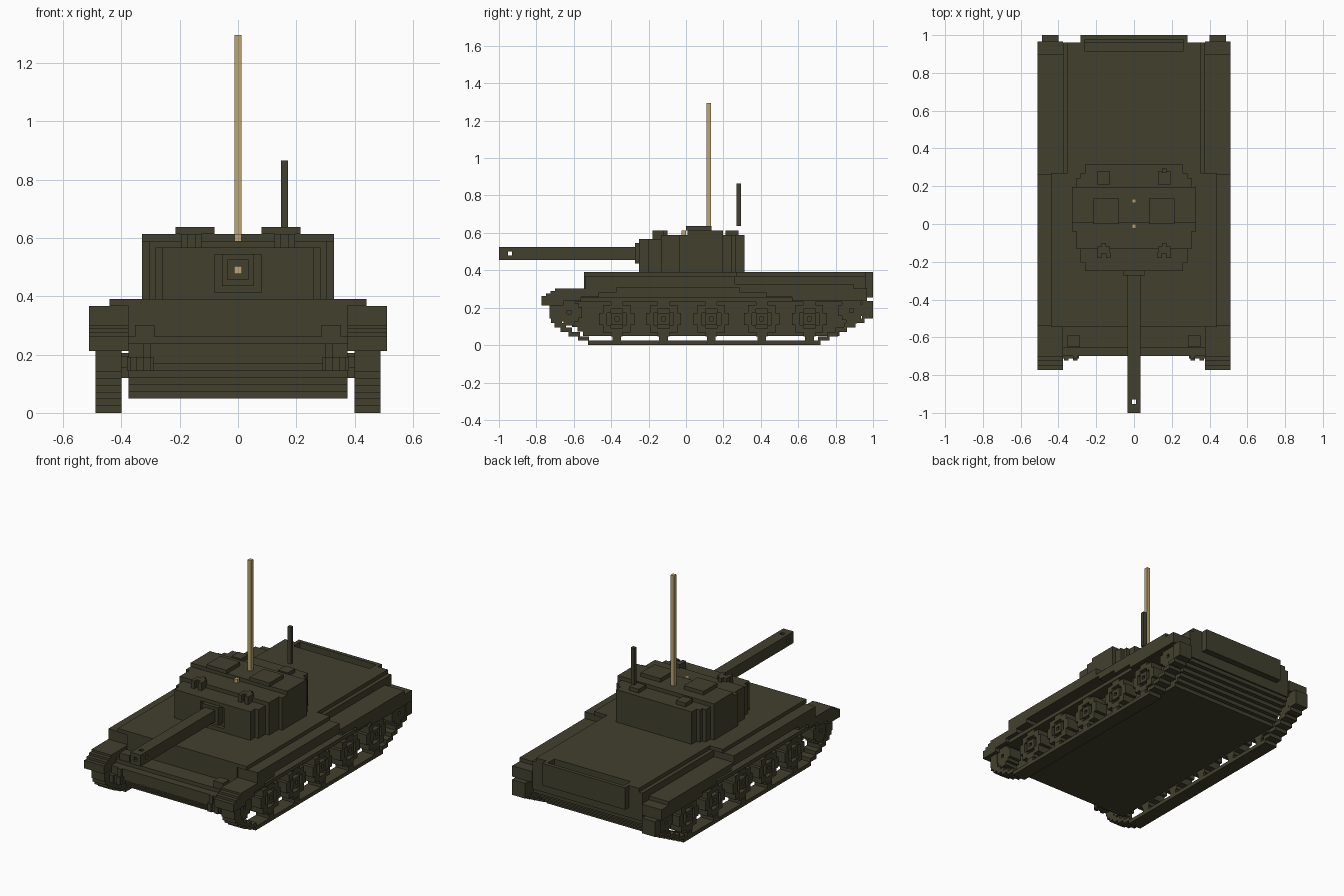
import bpy, bmesh
from math import hypot, sin, pi
from mathutils import Matrix, Vector

default_cube = bpy.data.objects.get("Cube")
if default_cube:
    bpy.data.objects.remove(default_cube, do_unlink=True)


def material(name, colour):
    mat = bpy.data.materials.new(name)
    mat.use_nodes = True
    mat.diffuse_color = colour
    shader = next(node for node in mat.node_tree.nodes if node.type == 'BSDF_PRINCIPLED')
    shader.inputs["Base Color"].default_value = colour
    return mat


olive = material("olive paint", (.053, .051, .027, 1))
tan = material("tan pole", (.51, .38, .16, 1))


def blocks(name, boxes, mirror=False, mat=olive):
    """One object from boxes given as x, y and z spans, optionally mirrored in x."""
    bm = bmesh.new()
    for box in boxes:
        low, high = Vector(span[0] for span in box), Vector(span[1] for span in box)
        size = Matrix.Diagonal((high - low).to_4d())
        for side in ((1, -1) if mirror else (1,)):
            centre = (low + high) / 2
            centre.x *= side
            bmesh.ops.create_cube(bm, size=1, matrix=Matrix.Translation(centre) @ size)
    mesh = bpy.data.meshes.new(name)
    bm.to_mesh(mesh)
    bm.free()
    mesh.materials.append(mat)
    bpy.context.collection.objects.link(bpy.data.objects.new(name, mesh))


def across(half):
    return -half, half


def around(centre, half):
    return centre - half, centre + half


def up(start, steps=1):
    return start, start + steps * step


def snap(value):
    return round(value / step) * step


# Shared grid step, heights and widths
step = .0235
belly, ledge, deck, roof, gun = .05, .255, .39, .59, .49
shoulder = deck - step
hull, track_in, track_out, fender_out = .375, .4, .488, .51
bow, glacis, stern, tail = -.7, -.545, .96, 1
stern_deck = stern - 2 * step
half_step = step / 2

# Lower hull: one slab per grid step, longer towards the top
slabs = []
for i in range(6):
    slabs.append((across(hull), (-.55 - i * .03, .82 + i * .026), up(belly + i * step)))
nose = belly + 6 * step
slabs.append((across(hull), (bow, stern), up(nose, 2)))
blocks("lower_hull", slabs)

# Upper hull: bow ledge, compartment, wide front deck and narrower engine deck
blocks("upper_hull", [
    (across(hull), (bow + 2 * step, stern), up(nose + 2 * step)),
    (across(hull), (glacis, stern_deck), (ledge, shoulder)),
    (across(.44), (glacis, .27), (shoulder, deck)),
    (across(hull - step), (.25, stern_deck), (shoulder, deck)),
])

# Open trough at the stern
trough = .26
blocks("rear_corners", [
    ((trough, hull), (stern_deck, stern), (ledge, shoulder)),
    ((trough, hull - step), (stern_deck, stern), (shoulder, deck)),
    ((trough, trough + step), (stern, tail), (ledge, deck)),
], mirror=True)
blocks("rear_trough", [
    (across(trough), (tail - step, tail), (ledge, deck)),
    (across(trough), (stern_deck, tail - step), up(ledge, 3)),
    (across(trough), (stern, tail - step), up(ledge, 4)),
])


# Fenders: stepped underside and top, cut into columns along the length
def fender_column(y):
    if y < glacis:
        top = min(ledge + 2 * step, ledge + (y - bow + 3 * step) * .6)
    elif y < .27:
        top = shoulder
    else:
        top = ledge + (3 if y < .89 else 2) * step
    arch = .21 + (y - bow) / 4 if y < 0 else .34 - y / 6
    low = min(.3, max(arch, .21 if y < 0 else ledge - step))
    return (hull, fender_out), around(y, half_step), (snap(low), top)


blocks("fenders", [fender_column(-.76 + i * step) for i in range(74)], mirror=True)

# Lamps and tow hooks on the bow
hook = .335
blocks("lamps", [(around(.32, .033), around(-.62, .03), up(ledge, 2))], mirror=True)
blocks("tow_hooks", [
    (around(hook, .045), (bow - half_step, bow + step), up(nose, -2)[::-1]),
    (around(hook - step, half_step), (bow - step, bow), up(nose, -2)[::-1]),
    (around(hook + step, half_step), (bow - step, bow), up(nose, -2)[::-1]),
    (around(hook - step, half_step), (bow - half_step, bow), up(nose, 2)),
], mirror=True)

# Track loops: flat runs joined by stepped ends
wheel_ys = [-.37, -.12, .135, .405, .66]
tread = (track_in, track_out)
links = [(tread, (-.525, .72), up(0)), (tread, (-.65, .95), (ledge - step, ledge))]
for i in range(1, 10):
    front = -.525 - .205 * sin(pi / 2 * min(i / 6, 1))
    back = .72 + .28 * min(i / 6, 1)
    links.append((tread, (front, front + .06), up(i * step)))
    links.append((tread, (back - .06, back), up(i * step)))
links += [(tread, around(y, step), up(step)) for y in wheel_ys]
blocks("tracks", links, mirror=True)


# Stepped wheels: raised rim, sunken web, raised hub ring
def wheel(name, y, z, count, cell):
    cells = [((hull, track_in + step), around(y, cell), around(z, cell))]
    for i in range(-count, count + 1):
        for j in range(-count, count + 1):
            radius = hypot(i, j)
            if radius > count + .25:
                continue
            raised = radius > count - 1.3 or .5 < radius < 1.5
            face = track_out - (.005 if raised else .035)
            cells.append(((track_in, face), around(y + i * cell, cell / 2),
                          around(z + j * cell, cell / 2)))
    blocks(name, cells, mirror=True)


for number, y in enumerate(wheel_ys):
    wheel("road_wheels_%d" % number, y, .14, 4, .021)
wheel("idlers", -.625, .175, 3, .02)
wheel("sprockets", .885, .185, 3, .02)


# Turret: slices that narrow away from the widest point, under a stepped roof
def turret_slice(y):
    offset = y - .105
    reach = .2 if offset > 0 else .36
    half = snap(.33 - .08 * (offset / reach) ** 2)
    level = -1 if y < -.13 else 1 if 0 < y < .19 else 0
    return across(half), around(y, half_step), (deck, roof + level * step)


face, recess = -.25, .08
blocks("turret", [turret_slice(face + (i + 1.5) * step) for i in range(23)])
blocks("turret_front", [
    ((recess, trough), up(face), (deck, roof - step)),
    ((0, recess), up(face), up(deck)),
    ((0, recess), up(face), up(roof - 2 * step)),
], mirror=True)
blocks("mantlet", [(across(.055), up(face - step, 2), around(gun, .055))])

# Roof fittings
fitting = .16
blocks("hatches", [((.08, .215), (0, .135), up(roof + step))], mirror=True)
blocks("rear_roof_pads", [(around(fitting, .033), (.21, .28), up(roof))], mirror=True)
blocks("front_roof_fittings", [
    (around(fitting, .033), (-.155, -.12), up(roof - step, 2)),
    (around(fitting - step, half_step), (-.18, -.15), up(roof - step, 2)),
    (around(fitting + step, half_step), (-.18, -.15), up(roof - step, 2)),
    (around(fitting, half_step), (-.12, -.1), up(roof)),
], mirror=True)

# Hollow barrel: eight bars round the bore, the side ones pierced near the muzzle
muzzle, breech = -1, face - step
bars = []
for i in (-1, 0, 1):
    for k in (-1, 0, 1):
        pieces = [(muzzle, breech)]
        if not (i and k):
            pieces = [up(muzzle, 2), (muzzle + 3 * step, breech)]
        if i or k:
            bars += [(around(i * step, half_step), piece, around(gun + k * step, half_step))
                     for piece in pieces]
blocks("gun_barrel", bars)
blocks("bore_end", [(across(half_step), (breech - .005, breech), around(gun, half_step))],
       mat=tan)

# Tall pole, its roof stud and the aerial
blocks("pole", [(across(half_step), up(.11), (roof, 1.295))], mat=tan)
blocks("roof_stud", [(across(half_step), (-step, 0), up(roof))], mat=tan)
blocks("aerial", [(around(fitting, half_step), up(.27), (roof + 2 * step, .865))])
